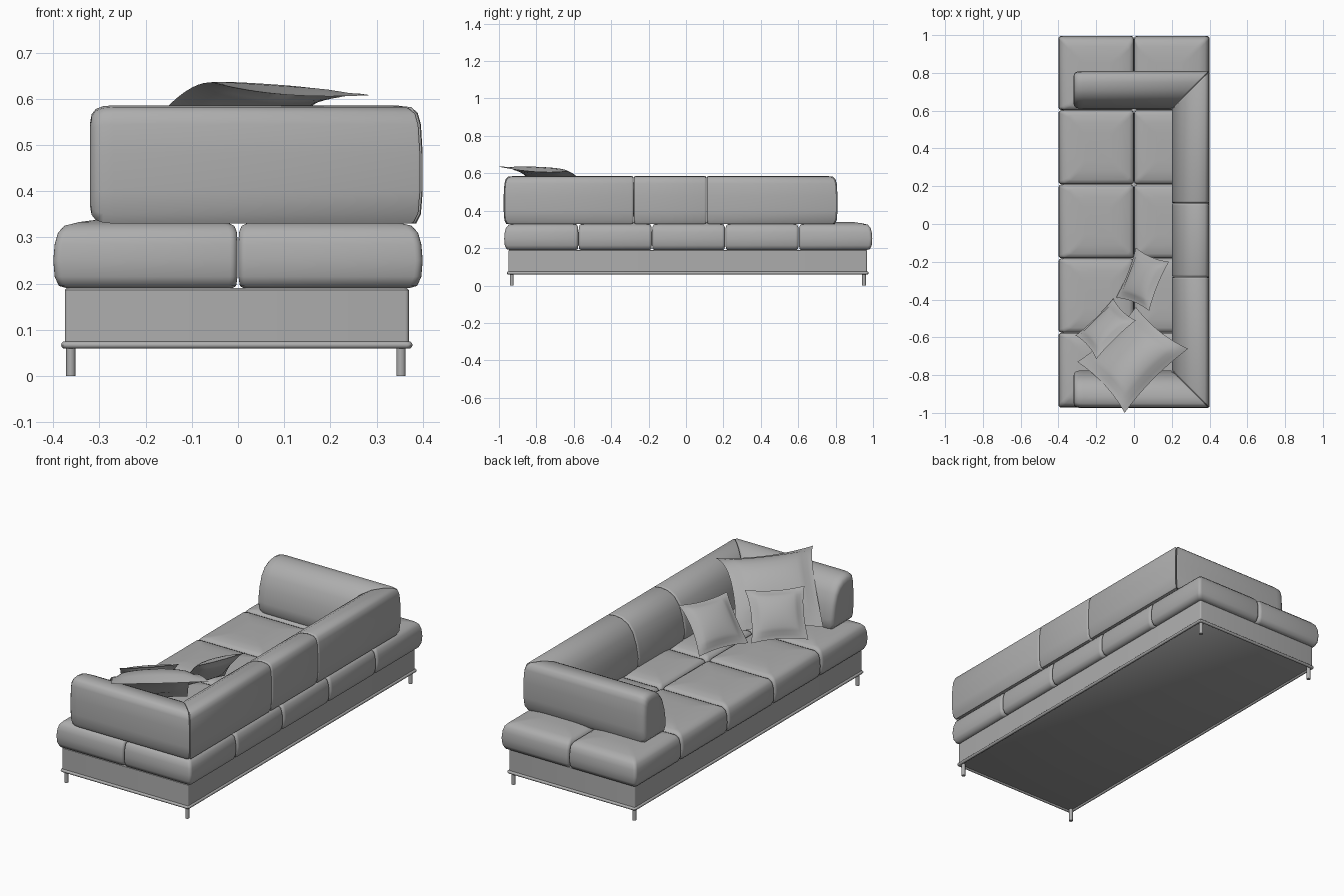
import bpy, bmesh, math
from mathutils import Vector

cube = bpy.data.objects.get("Cube")
if cube:
    bpy.data.objects.remove(cube, do_unlink=True)

grey = bpy.data.materials.new("soft_grey")
grey.use_nodes = True
COLOUR = (0.42, 0.42, 0.42, 1)
grey.diffuse_color = COLOUR
for node in grey.node_tree.nodes:
    if node.type == 'BSDF_PRINCIPLED':
        node.inputs["Base Color"].default_value = COLOUR


def finish(name, bm, angle=40):
    bmesh.ops.recalc_face_normals(bm, faces=bm.faces)
    mesh = bpy.data.meshes.new(name)
    bm.to_mesh(mesh)
    bm.free()
    for poly in mesh.polygons:
        poly.use_smooth = True
    mesh.set_sharp_from_angle(angle=math.radians(angle))
    mesh.materials.append(grey)
    obj = bpy.data.objects.new(name, mesh)
    bpy.context.collection.objects.link(obj)
    return obj


def loft(name, rings, angle=40):
    """Skin closed rings of equal length and cap both ends."""
    bm = bmesh.new()
    loops = [[bm.verts.new(p) for p in ring] for ring in rings]
    n = len(loops[0])
    for a, b in zip(loops, loops[1:]):
        for i in range(n):
            j = (i + 1) % n
            bm.faces.new((a[i], a[j], b[j], b[i]))
    bm.faces.new(loops[0])
    bm.faces.new(loops[-1])
    return finish(name, bm, angle)


def rounded_rect(x0, x1, y0, y1, z, r, steps=4):
    pts = []
    corners = ((x1 - r, y1 - r), (x0 + r, y1 - r), (x0 + r, y0 + r), (x1 - r, y0 + r))
    for q, (cx, cy) in enumerate(corners):
        for k in range(steps + 1):
            a = math.pi / 2 * (q + k / steps)
            pts.append((cx + r * math.cos(a), cy + r * math.sin(a), z))
    return pts


# Plinth
X0, X1, Y0, Y1 = -0.375, 0.37, -0.95, 0.968
loft("plinth", [rounded_rect(X0 + i, X1 - i, Y0 + i, Y1 - i, z, 0.008)
                for z, i in ((0.066, 0.004), (0.07, 0), (0.186, 0), (0.19, 0.004))])

# Metal rail around the foot of the plinth
rail = []
for k in range(13):
    a = 2 * math.pi * k / 12
    g = 0.008 * math.cos(a)
    rail.append(rounded_rect(X0 - g, X1 + g, Y0 - g, Y1 + g, 0.067 + 0.008 * math.sin(a), 0.012))
bm = bmesh.new()
loops = [[bm.verts.new(p) for p in ring] for ring in rail[:-1]]
for k, a in enumerate(loops):
    b = loops[(k + 1) % len(loops)]
    for i in range(len(a)):
        j = (i + 1) % len(a)
        bm.faces.new((a[i], a[j], b[j], b[i]))
finish("foot_rail", bm)

# Legs
for side, x in (("right", -0.362), ("left", 0.353)):
    for end, y in (("front", -0.932), ("back", 0.952)):
        loft(f"leg_{end}_{side}", [rounded_rect(x - 0.01, x + 0.01, y - 0.01, y + 0.01, z, 0.0099)
                                   for z in (0, 0.066)])

# Seat cushions: outer sides roll more than the seams between them
ROLL = ((0.19, 0.03, 0.012), (0.195, 0.012, 0.004), (0.215, 0.003, 0.001), (0.25, 0, 0.001),
        (0.285, 0.003, 0.001), (0.31, 0.01, 0.002), (0.325, 0.024, 0.008),
        (0.333, 0.055, 0.025), (0.339, 0.1, 0.07), (0.341, 0.14, 0.12))
rows = (-0.972, -0.575, -0.182, 0.21, 0.603, 0.996)
cols = (-0.4, 0, 0.4)
for c in range(2):
    for r in range(5):
        rings = []
        for z, outer, inner in ROLL:
            rings.append(rounded_rect(
                cols[c] + (outer if c == 0 else inner), cols[c + 1] - (outer if c == 1 else inner),
                rows[r] + (outer if r == 0 else inner), rows[r + 1] - (outer if r == 4 else inner),
                z, 0.016))
        loft(f"seat_cushion_{c + 1}_{r + 1}", rings, 60)

# Backrest and arms: one profile (depth from outer face, height), swept with mitred corners
PROFILE = ((0.014, 0.33), (0.004, 0.35), (0, 0.4), (0, 0.48), (0.004, 0.545), (0.011, 0.57),
           (0.025, 0.582), (0.06, 0.586), (0.1, 0.58), (0.138, 0.56), (0.168, 0.52),
           (0.188, 0.46), (0.2, 0.39), (0.198, 0.35), (0.188, 0.33))
SEAM = ((0.001, 0.94), (0.004, 0.98), (0.012, 1))
ROUND = ((0, 0.72), (0.003, 0.85), (0.012, 0.94), (0.028, 0.985), (0.05, 1))


def bolster(name, origin, along, inward, s0, s1, m0=0, m1=0, start=SEAM):
    origin, along, inward = Vector(origin), Vector(along), Vector(inward)
    stations = [(s0 + d, m0, k) for d, k in start]
    stations += [(s1 - d, m1, k) for d, k in reversed(SEAM)]
    rings = []
    for s, m, k in stations:
        ring = []
        for w, z in PROFILE:
            w = 0.1 + (w - 0.1) * k
            z = 0.455 + (z - 0.455) * k
            ring.append(origin + along * (s + m * w) + inward * w + Vector((0, 0, z)))
        rings.append(ring)
    loft(name, rings, 50)


LOW, HIGH = -0.975, 0.81
bolster("arm_back", (0, HIGH, 0), (1, 0, 0), (0, -1, 0), -0.32, 0.4, m1=-1, start=ROUND)
bolster("arm_front", (0, LOW, 0), (1, 0, 0), (0, 1, 0), -0.32, 0.4, m1=-1, start=ROUND)
for name, a, b, m0, m1 in (("backrest_front", LOW, -0.28, 1, 0),
                           ("backrest_middle", -0.28, 0.11, 0, 0),
                           ("backrest_back", 0.11, HIGH, 0, -1)):
    bolster(name, (0.4, 0, 0), (0, 1, 0), (-1, 0, 0), a, b, m0, m1)


# Throw pillows: puffed squares with a flat flange, given by bottom and top corners
def pillow(name, bl, br, tl, tr, puff, bend, flange=0.875, n=16):
    bl, br, tl, tr = map(Vector, (bl, br, tl, tr))
    normal = (br - tl).cross(tr - bl).normalized()
    bm = bmesh.new()
    for side in (1, -1):
        grid = []
        for i in range(n + 1):
            row = []
            for j in range(n + 1):
                u, v = 2 * i / n - 1, 2 * j / n - 1
                pu = u * (1 - 0.1 * (1 - v * v))
                pv = v * (1 - 0.1 * (1 - u * u))
                p = bl.lerp(br, (pu + 1) / 2).lerp(tl.lerp(tr, (pu + 1) / 2), (pv + 1) / 2)
                p.z += bend * (1 - v * v)
                fill = max(0, 1 - (u / flange) ** 2) * max(0, 1 - (v / flange) ** 2)
                edge = 0 if max(abs(u), abs(v)) > 0.99 else 0.003
                row.append(bm.verts.new(p + normal * side * (edge + puff * fill ** 0.5)))
            grid.append(row)
        for i in range(n):
            for j in range(n):
                bm.faces.new((grid[i][j], grid[i + 1][j], grid[i + 1][j + 1], grid[i][j + 1]))
    bmesh.ops.remove_doubles(bm, verts=bm.verts, dist=0.0001)
    finish(name, bm, 50)


pillow("large_pillow", (-0.3, -0.73, 0.37), (0.01, -0.44, 0.37),
       (-0.05, -1.0, 0.635), (0.287, -0.66, 0.608), 0.032, 0.075)
pillow("small_pillow_corner", (-0.31, -0.59, 0.36), (-0.11, -0.395, 0.36),
       (-0.2, -0.715, 0.57), (0.01, -0.51, 0.57), 0.03, 0.015)
pillow("small_pillow_back", (-0.095, -0.39, 0.36), (0.01, -0.125, 0.36),
       (0.08, -0.46, 0.56), (0.185, -0.2, 0.56), 0.03, 0.015)
